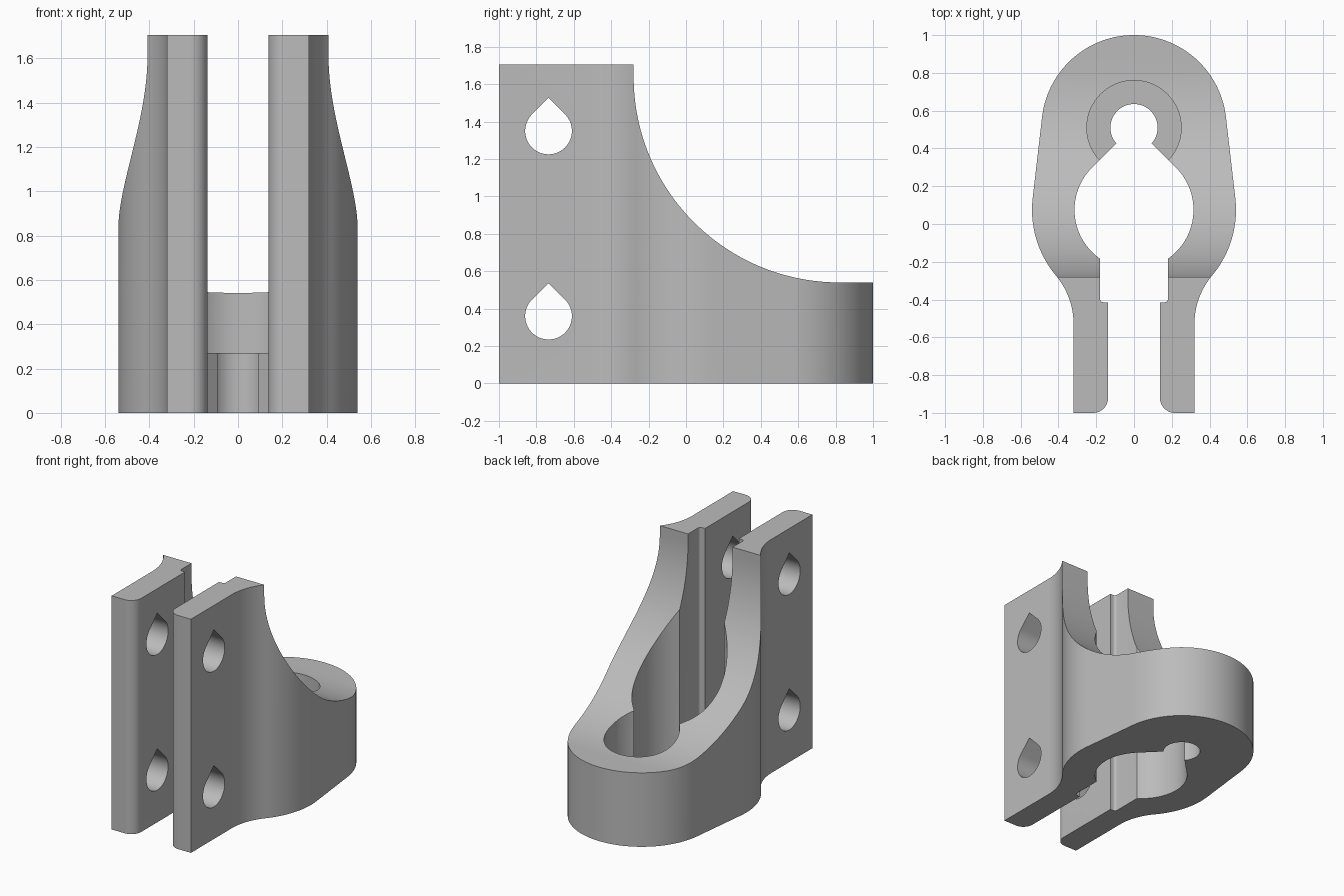
import bpy, bmesh
from math import sin, cos, radians, sqrt, asin, degrees, atan2
from mathutils import Matrix, Vector

if "Cube" in bpy.data.objects:
    bpy.data.objects.remove(bpy.data.objects["Cube"])

grey = bpy.data.materials.new("plain grey")
grey.use_nodes = True
colour = (0.5, 0.5, 0.5, 1)
grey.diffuse_color = colour
grey.node_tree.nodes["Principled BSDF"].inputs["Base Color"].default_value = colour


def arc(cx, cy, r, start, end, n=24):
    """Points along an arc, angles in degrees."""
    angles = [radians(start + (end - start) * i / n) for i in range(n + 1)]
    return [(cx + r * cos(a), cy + r * sin(a)) for a in angles]


def prism(name, outline, low, high, sideways=False):
    """Extrude an outline along z, or a (y, z) outline along x."""
    bm = bmesh.new()
    face = bm.faces.new([bm.verts.new((a, b, low)) for a, b in outline])
    top = bmesh.ops.extrude_face_region(bm, geom=[face])["geom"]
    verts = [v for v in top if isinstance(v, bmesh.types.BMVert)]
    bmesh.ops.translate(bm, verts=verts, vec=(0, 0, high - low))
    if sideways:
        turn = Matrix(((0, 0, 1), (1, 0, 0), (0, 1, 0)))
        bmesh.ops.transform(bm, matrix=turn.to_4x4(), verts=bm.verts)
    bmesh.ops.recalc_face_normals(bm, faces=bm.faces)
    mesh = bpy.data.meshes.new(name)
    bm.to_mesh(mesh)
    bm.free()
    mesh.materials.append(grey)
    obj = bpy.data.objects.new(name, mesh)
    bpy.context.collection.objects.link(obj)
    return obj


# Key plan sizes: clamp ring, rear lobe and the flange fillet
ring_y, ring_r, bore_r = 0.075, 0.54, 0.315
lobe_y, lobe_r, slot_r = 0.51, 0.49, 0.125
flange_x, gap_x, groove_x = 0.32, 0.137, 0.18
fillet_y, fillet_r = -0.53, 0.40
lean = degrees(asin((ring_r - lobe_r) / (lobe_y - ring_y)))
join = degrees(atan2(fillet_y - ring_y, flange_x + fillet_r))

# Right-hand half outline, from the rear tip round the outside to the slot
outside = arc(0, lobe_y, lobe_r, 90, lean, 40)
outside += arc(0, ring_y, ring_r, lean, join, 32)
outside += arc(flange_x + fillet_r, fillet_y, fillet_r, 180 + join, 180, 20)[1:]
outside += [(flange_x, -1)]
outside += arc(gap_x + 0.08, -0.92, 0.08, 270, 180, 12)
inside = [(gap_x, -0.415)]
inside += arc(groove_x - 0.02, -0.395, 0.02, 270, 360, 6)
start = -degrees(atan2(sqrt(bore_r ** 2 - groove_x ** 2), groove_x))
inside += arc(0, ring_y, bore_r, start, 45, 40)
# The straight 45 degree flank meets the small rear hole
reach = bore_r * sqrt(2) + ring_y - lobe_y
px = (reach + sqrt(2 * slot_r ** 2 - reach ** 2)) / 2
inside += arc(0, lobe_y, slot_r, degrees(atan2(reach - px, px)), 90, 24)
half = outside + inside
mirrored = [(-x, y) for x, y in reversed(half[1:-1])]
body = prism("clamp_bracket", half + mirrored, 0, 1.705)

# Curved sweep from the tall flanges down to the low rear lobe
sweep = [(-0.28, 2)] + arc(0.82, 1.64, 1.1, 180, 270, 64) + [(1.3, 0.54), (1.3, 2)]
cutters = [prism("sweep_cutter", sweep, -1, 1, True)]

# Counterbore over the rear hole
cutters.append(prism("counterbore_cutter", arc(0, lobe_y, 0.25, 0, 360, 72)[:-1], 0.27, 2))

# Teardrop bolt holes through both flanges
for label, z in (("lower", 0.36), ("upper", 1.35)):
    drop = arc(-0.735, z, 0.125, 135, 405, 48) + [(-0.735, z + 0.125 * sqrt(2))]
    cutters.append(prism(label + "_bolt_hole_cutter", drop, -1, 1, True))

bpy.ops.object.select_all(action="DESELECT")
body.select_set(True)
bpy.context.view_layer.objects.active = body
for cutter in cutters:
    cut = body.modifiers.new(cutter.name, "BOOLEAN")
    cut.operation = "DIFFERENCE"
    cut.solver = "EXACT"
    cut.object = cutter
    bpy.ops.object.modifier_apply(modifier=cut.name)
    bpy.data.objects.remove(cutter)

bpy.ops.object.shade_smooth_by_angle(angle=radians(25))
